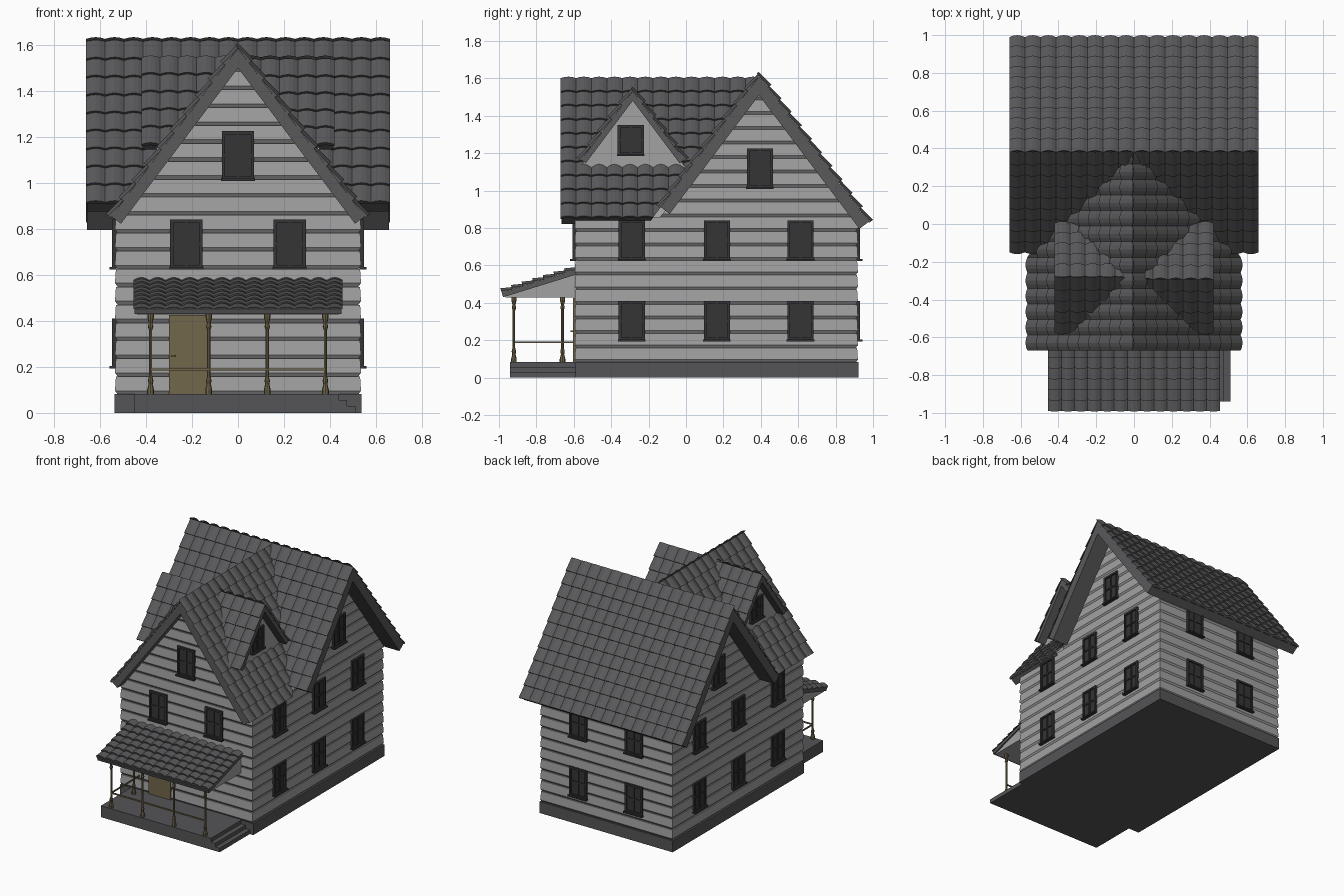
import bpy, bmesh, math
from mathutils import Vector, Matrix

if "Cube" in bpy.data.objects:
    bpy.data.objects.remove(bpy.data.objects["Cube"])

SLOPE = 1.33
ROW = 0.078


def material(name, r, g, b):
    m = bpy.data.materials.new(name)
    m.diffuse_color = (r, g, b, 1)
    m.use_nodes = True
    m.node_tree.nodes["Principled BSDF"].inputs["Base Color"].default_value = m.diffuse_color
    return m


ROOF = material("roof_grey", 0.10, 0.10, 0.105)
WALL = material("wall_grey", 0.36, 0.36, 0.36)
DARK = material("window_dark", 0.035, 0.035, 0.037)
STONE = material("stone_grey", 0.09, 0.09, 0.095)
WOOD = material("wood_brown", 0.17, 0.135, 0.07)


def finish(name, bm, mat, M=Matrix(), clip=None):
    bm.transform(M)
    if clip:
        bmesh.ops.bisect_plane(bm, geom=bm.verts[:] + bm.edges[:] + bm.faces[:],
                               plane_co=clip[0], plane_no=clip[1], clear_inner=True)
    me = bpy.data.meshes.new(name)
    bm.to_mesh(me)
    bm.free()
    me.materials.append(mat)
    ob = bpy.data.objects.new(name, me)
    bpy.context.collection.objects.link(ob)
    return ob


def box(bm, x0, x1, y0, y1, z0, z1):
    prism(bm, [(x0, z0), (x1, z0), (x1, z1), (x0, z1)], y0, y1)


def prism(bm, pts, y0, y1):
    a = [bm.verts.new((x, y0, z)) for x, z in pts]
    b = [bm.verts.new((x, y1, z)) for x, z in pts]
    n = len(pts)
    faces = [bm.faces.new(a), bm.faces.new(b[::-1])]
    faces += [bm.faces.new((a[i], b[i], b[(i + 1) % n], a[(i + 1) % n])) for i in range(n)]
    bmesh.ops.recalc_face_normals(bm, faces=faces)


def tiles(bm, mid, d, n, length, width, tile_w, row_h):
    """Overlapping rows of arched tiles running down direction d."""
    u = d.cross(n)
    nu, nv, seg = round(width / tile_w), round(length / row_h), 4
    start = mid - u * width / 2
    for r in range(nv):
        rows = []
        for v, lift, arch in ((r, 0.001, 1), (r + 1.06, 0.014, 1), (r + 1.06, 0, 0.6)):
            rows.append([bm.verts.new(start + u * (width * i / (nu * seg)) + d * (length * v / nv)
                                      + n * (lift + arch * 0.013 * abs(math.sin(math.pi * i / seg))))
                         for i in range(nu * seg + 1)])
        for a, b in zip(rows, rows[1:]):
            for i in range(nu * seg):
                bm.faces.new((a[i], a[i + 1], b[i + 1], b[i]))
        bm.faces.new([q[0] for q in rows])
        bm.faces.new([q[-1] for q in rows][::-1])


def gable_roof(name, M, y0, y1, apex, left, right, thick, clip=None):
    """Chevron slab along local y with tiles on both slopes."""
    k = math.hypot(1, SLOPE)
    t = thick / k
    bm = bmesh.new()
    end = lambda s, w: (s * w, apex - SLOPE * w)
    low = lambda s, w: (s * (w - t * SLOPE / k), apex - SLOPE * w - t / k)
    prism(bm, [end(-1, left), (0, apex), end(1, right), low(1, right),
               (0, apex - thick), low(-1, left)], y0 + 0.004, y1 - 0.004)
    for s, w in ((-1, left), (1, right)):
        d = Vector((s, 0, -SLOPE)) / k
        n = Vector((s * SLOPE, 0, 1)) / k
        up = 0.02 if s > 0 else 0.005
        tiles(bm, Vector((0, (y0 + y1) / 2, apex)) - d * up, d, n,
              w * k + up, y1 - y0, 0.084, 0.094)
    return finish(name, bm, ROOF, M, clip)


def siding(name, ring, z0, rows, M=Matrix()):
    """Clapboard wall: ring(z) gives half width and y range of each course."""
    bm = bmesh.new()
    prev = None
    for r in range(rows):
        for dz, off in ((0, 0), (0.016, 0.012), (ROW, 0.008)):
            z = z0 + r * ROW + dz
            hw, ya, yb, side = ring(z)
            hw = max(hw + off * side, 0.002)
            cur = [bm.verts.new(p) for p in ((-hw, ya - off, z), (hw, ya - off, z),
                                             (hw, yb + off, z), (-hw, yb + off, z))]
            if prev:
                for i in range(4):
                    j = (i + 1) % 4
                    bm.faces.new((prev[i], prev[j], cur[j], cur[i]))
            prev = cur
    bm.faces.new(prev)
    return finish(name, bm, WALL, M)


def turn(x, y, deg):
    return Matrix.Translation((x, y, 0)) @ Matrix.Rotation(math.radians(deg), 4, 'Z')


# roofs: main ridge runs along x, front wing along y, dormers on the wing slopes
MAIN = turn(0, 0.39, 90)
above_main = (Vector((0, 0.39, 1.61)), Vector((0, -SLOPE, 1)))
gable_roof("main_roof", MAIN, -0.66, 0.66, 1.61, 0.525, 0.585, 0.10)
gable_roof("wing_roof", Matrix(), -0.67, 0.40, 1.585, 0.55, 0.55, 0.085, above_main)
for side, s in (("right", 1), ("left", -1)):
    above_wing = (Vector((0, 0, 1.585)), Vector((s * SLOPE, 0, 1)))
    M = turn(0, -0.285, 90 * s)
    gable_roof("dormer_roof_" + side, M, -0.42, -0.02, 1.53, 0.275, 0.275, 0.05, above_wing)
    bm = bmesh.new()
    prism(bm, [(-0.29, 1.115), (0.29, 1.115), (0, 1.50)], -0.355, -0.05)
    finish("dormer_wall_" + side, bm, WALL, M, above_wing)

# clapboard walls and gables
siding("house_walls", lambda z: (0.523, -0.583, 0.907, 1), 0.08, 10)
siding("wing_gable", lambda z: ((1.54 - z) / SLOPE, -0.583, 0.30, 0), 0.86, 9)
siding("main_gable", lambda z: ((1.56 - z) / SLOPE, -0.523, 0.523, 0), 0.86, 9, MAIN)

# foundation, porch floor and side steps
bm = bmesh.new()
box(bm, -0.538, 0.538, -0.592, 0.922, 0, 0.083)
box(bm, -0.45, 0.44, -0.94, -0.592, 0, 0.083)
box(bm, 0.44, 0.475, -0.94, -0.592, 0, 0.056)
box(bm, 0.475, 0.51, -0.94, -0.592, 0, 0.03)
finish("foundation_and_steps", bm, STONE)

# porch roof: wedge, slab and tiles
to_x = Matrix.Rotation(math.radians(90), 4, 'Z')
bm = bmesh.new()
prism(bm, [(-0.585, 0.56), (-0.965, 0.44), (-0.965, 0.428), (-0.585, 0.428)], -0.44, 0.44)
finish("porch_wedge", bm, WALL, to_x)
bm = bmesh.new()
prism(bm, [(-0.585, 0.577), (-0.985, 0.452), (-0.978, 0.43), (-0.585, 0.552)], -0.45, 0.45)
d = Vector((-0.4, 0, -0.125)).normalized()
tiles(bm, Vector((-0.585, 0, 0.577)), d, Vector((d.z, 0, -d.x)), 0.415, 0.91, 0.07, 0.06)
finish("porch_roof", bm, ROOF, to_x)

# turned porch posts
PROFILE = [(0.015, 0.08), (0.015, 0.10), (0.009, 0.125), (0.012, 0.14), (0.007, 0.16),
           (0.007, 0.36), (0.012, 0.375), (0.008, 0.39), (0.014, 0.415), (0.014, 0.435)]
for k, (px, py) in enumerate([(-0.38, -0.92), (-0.127, -0.92), (0.127, -0.92),
                              (0.38, -0.92), (-0.38, -0.66)]):
    bm = bmesh.new()
    rings = [[bm.verts.new((px + r * math.cos(a * math.pi / 4), py + r * math.sin(a * math.pi / 4), z))
              for a in range(8)] for r, z in PROFILE]
    for a, b in zip(rings, rings[1:]):
        for i in range(8):
            bm.faces.new((a[i], a[(i + 1) % 8], b[(i + 1) % 8], b[i]))
    finish("porch_post_%d" % (k + 1), bm, WOOD)

# porch rails
bm = bmesh.new()
box(bm, -0.38, 0.38, -0.924, -0.916, 0.184, 0.193)
box(bm, -0.384, -0.376, -0.92, -0.585, 0.184, 0.193)
finish("porch_rails", bm, WOOD)

# front door with handle
bm = bmesh.new()
box(bm, -0.30, -0.125, -0.603, -0.58, 0.083, 0.425)
box(bm, -0.292, -0.27, -0.618, -0.603, 0.243, 0.252)
finish("front_door", bm, WOOD)


def window(name, x, y, z, deg, h=0.21, w=0.07):
    bm = bmesh.new()
    f = 0.014
    for a, b in ((-w, -w + f), (w - f, w)):
        box(bm, a, b, -0.014, 0.01, z, z + h)
    for a in (z, z + h - f):
        box(bm, -w + f, w - f, -0.014, 0.01, a, a + f)
    box(bm, -w + f, w - f, -0.004, 0.01, z + f, z + h - f)
    box(bm, -0.005, 0.005, -0.010, -0.002, z + f, z + h - f)
    box(bm, -w + f, w - f, -0.010, -0.002, z + h / 2 - 0.005, z + h / 2 + 0.005)
    box(bm, -w - 0.004, w + 0.004, -0.026, 0.005, z - 0.006, z + 0.004)
    finish(name, bm, DARK, turn(x, y, deg))


# windows: two storeys on the sides and back, upper front, gables and dormers
for side, s in (("right", 1), ("left", -1)):
    for floor, z in (("lower", 0.2), ("upper", 0.63)):
        for k, y in enumerate((-0.29, 0.165, 0.612)):
            window("%s_%s_window_%d" % (side, floor, k + 1), s * 0.533, y, z, 90 * s)
        window("back_%s_window_%s" % (floor, side), s * 0.225, 0.917, z, 180)
    window("front_upper_window_" + side, s * 0.225, -0.593, 0.63, 0)
    window("gable_window_" + side, s * 0.533, 0.395, 1.015, 90 * s)
    window("dormer_window_" + side, s * 0.357, -0.295, 1.19, 90 * s, 0.16)
window("front_gable_window", 0, -0.593, 1.015, 0)
